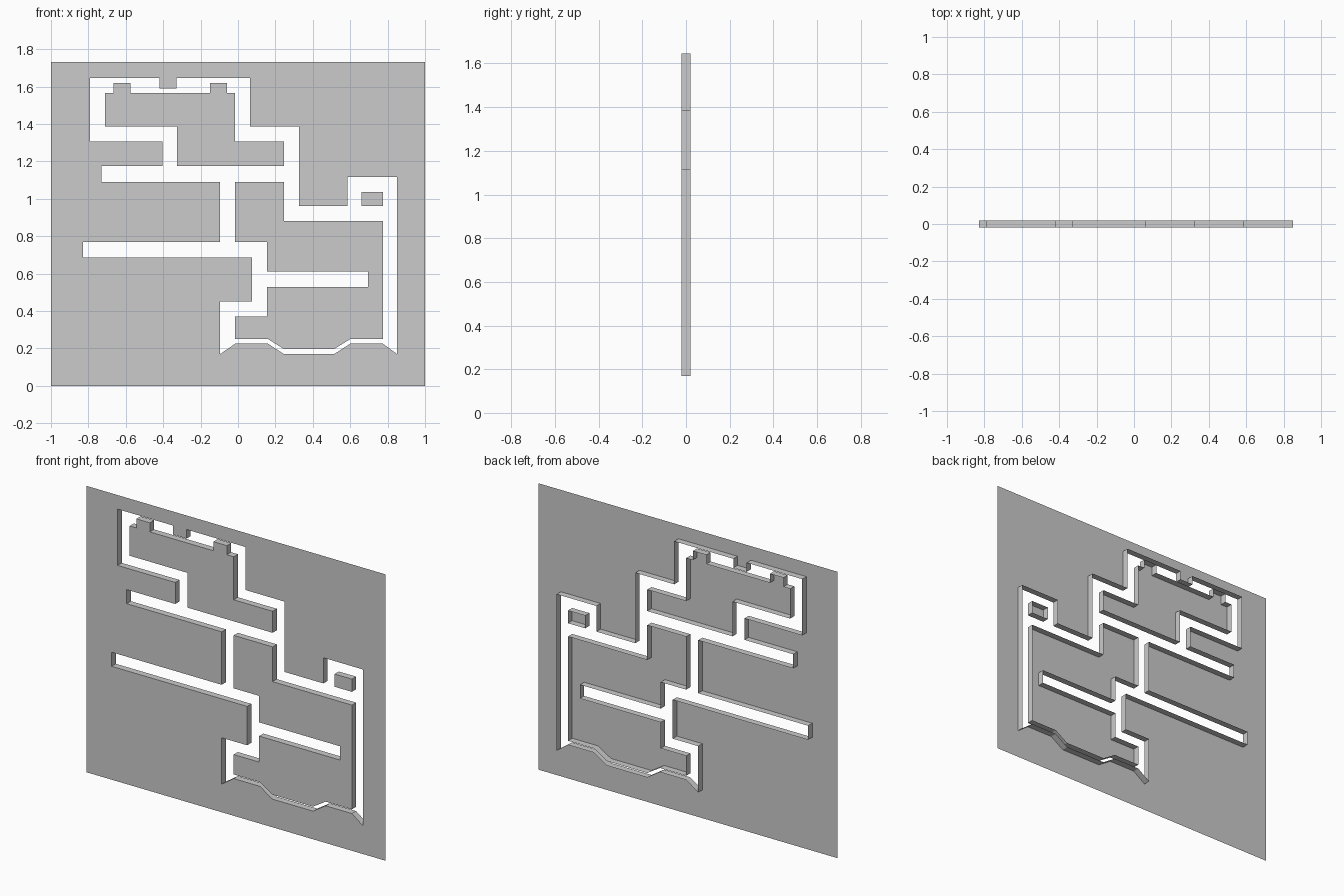
import bpy, bmesh

if "Cube" in bpy.data.objects:
    bpy.data.objects.remove(bpy.data.objects["Cube"])

FRONT, BACK = -0.02, 0.02


def add_loop(bm, points):
    """Closed edge loop on the front plane."""
    verts = [bm.verts.new((x, FRONT, z)) for x, z in points]
    return [bm.edges.new((v, verts[(i + 1) % len(verts)])) for i, v in enumerate(verts)]


def panel(name, rim, frame=None):
    """Flat sheet whose rim is folded back; an optional frame surrounds the rim."""
    bm = bmesh.new()
    rim_edges = add_loop(bm, rim)
    edges = rim_edges + (add_loop(bm, frame) if frame else [])
    bmesh.ops.triangle_fill(bm, edges=edges, use_beauty=True, normal=(0, -1, 0))
    for f in bm.faces:
        f.normal_update()
        if f.normal.y > 0:
            f.normal_flip()
    walls = bmesh.ops.extrude_edge_only(bm, edges=rim_edges)["geom"]
    for v in walls:
        if isinstance(v, bmesh.types.BMVert):
            v.co.y = BACK
    bmesh.ops.recalc_face_normals(bm, faces=bm.faces)
    # keep the sheet facing the front
    sheet = max(bm.faces, key=lambda f: abs(f.normal.y))
    if sheet.normal.y > 0:
        bmesh.ops.reverse_faces(bm, faces=bm.faces)
    mesh = bpy.data.meshes.new(name)
    bm.to_mesh(mesh)
    bm.free()
    obj = bpy.data.objects.new(name, mesh)
    bpy.context.collection.objects.link(obj)
    return obj


# Outer sheet with the corridor-shaped opening
frame = [(-1, 0), (1, 0), (1, 1.73), (-1, 1.73)]
opening = [
    (-.79, 1.645), (-.42, 1.645), (-.42, 1.59), (-.33, 1.59), (-.33, 1.645),
    (.065, 1.645), (.065, 1.385), (.325, 1.385), (.325, .96), (.585, .96),
    (.585, 1.115), (.85, 1.115), (.85, .17), (.775, .225), (.6, .225),
    (.515, .17), (.245, .17), (.16, .225), (-.015, .225), (-.095, .17),
    (-.095, .45), (.075, .45), (.075, .685), (-.83, .685), (-.83, .77),
    (-.095, .77), (-.095, 1.09), (-.73, 1.09), (-.73, 1.175), (-.405, 1.175),
    (-.405, 1.305), (-.79, 1.305)]
panel("outer_sheet", opening, frame)

# Upper island with two small tabs on top
panel("upper_island", [
    (-.71, 1.385), (-.71, 1.565), (-.665, 1.565), (-.665, 1.62), (-.575, 1.62),
    (-.575, 1.565), (-.15, 1.565), (-.15, 1.62), (-.06, 1.62), (-.06, 1.565),
    (-.015, 1.565), (-.015, 1.305), (.245, 1.305), (.245, 1.175),
    (-.325, 1.175), (-.325, 1.385)])

# Lower island with a dead-end slot and wavy bottom
panel("lower_island", [
    (-.015, 1.09), (.245, 1.09), (.245, .88), (.775, .88), (.775, .25),
    (.6, .25), (.515, .197), (.245, .197), (.16, .25), (-.015, .25),
    (-.015, .37), (.155, .37), (.155, .527), (.695, .527), (.695, .61),
    (.155, .61), (.155, .77), (-.015, .77)])

# Small block island
panel("small_island", [(.66, .96), (.775, .96), (.775, 1.037), (.66, 1.037)])
